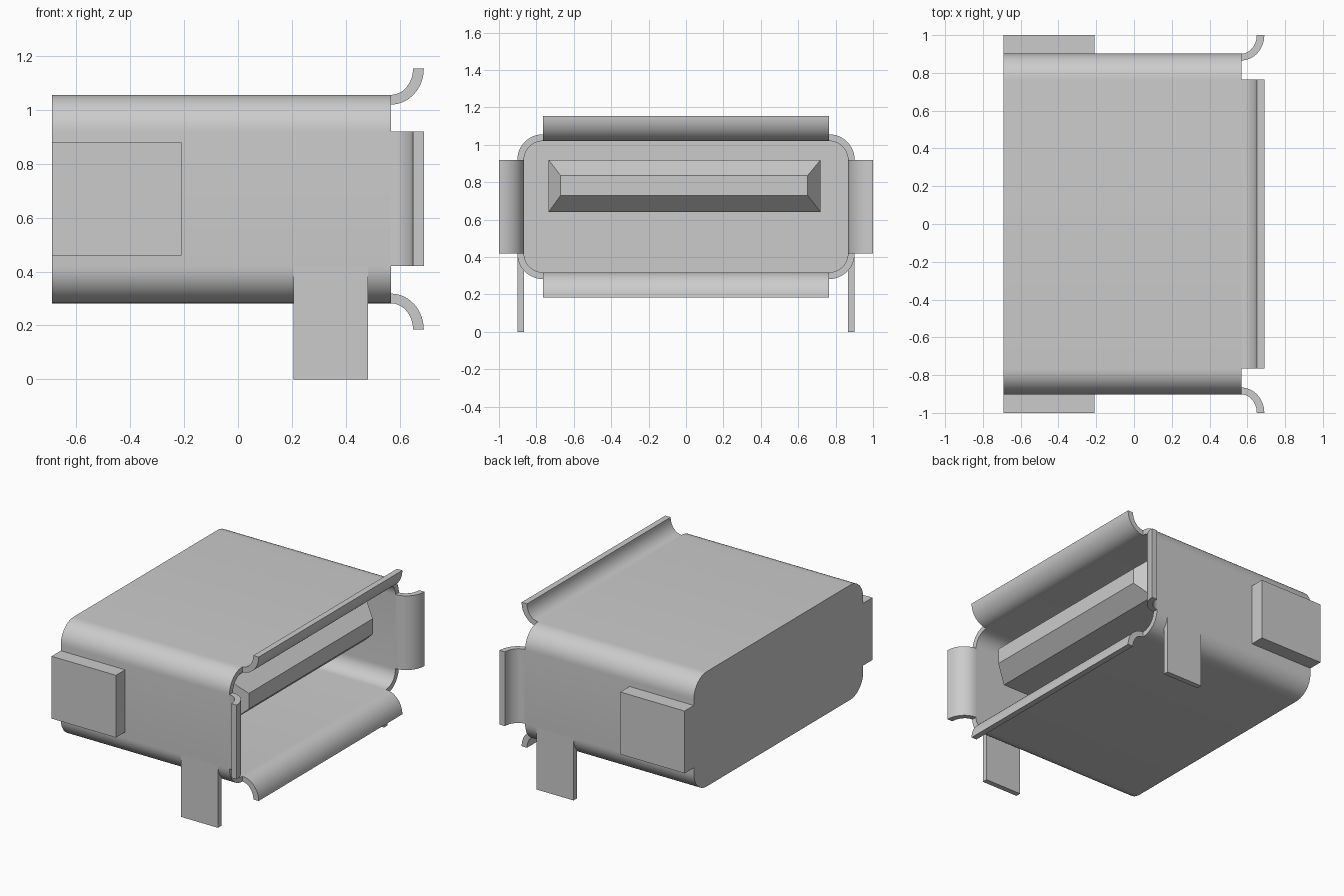
import bpy, bmesh, math
from math import cos, sin, pi

old = bpy.data.objects.get("Cube")
if old:
    bpy.data.objects.remove(old)

steel = bpy.data.materials.new("light_grey_metal")
steel.use_nodes = True
grey = (0.6, 0.6, 0.6, 1)
steel.diffuse_color = grey
steel.node_tree.nodes["Principled BSDF"].inputs["Base Color"].default_value = grey

# Main dimensions
BACK, MOUTH, TIP = -0.69, 0.568, 0.69
HALF_W, LOW, HIGH = 0.902, 0.282, 1.056
WALL, RADIUS, FLARE = 0.036, 0.137, 0.098


def finish(name, bm):
    """Turn a bmesh into a shaded object with the metal material."""
    bmesh.ops.recalc_face_normals(bm, faces=bm.faces)
    mesh = bpy.data.meshes.new(name)
    bm.to_mesh(mesh)
    bm.free()
    mesh.materials.append(steel)
    mesh.polygons.foreach_set("use_smooth", [True] * len(mesh.polygons))
    mesh.set_sharp_from_angle(angle=math.radians(30))
    obj = bpy.data.objects.new(name, mesh)
    bpy.context.collection.objects.link(obj)
    return obj


def loft(name, rings):
    """Skin a row of matching closed rings and cap both ends."""
    bm = bmesh.new()
    loops = [[bm.verts.new(p) for p in ring] for ring in rings]
    n = len(loops[0])
    for a, b in zip(loops, loops[1:]):
        for i in range(n):
            j = (i + 1) % n
            bm.faces.new((a[i], a[j], b[j], b[i]))
    bm.faces.new(loops[0])
    bm.faces.new(loops[-1])
    return finish(name, bm)


def rect(x, y0, y1, z0, z1):
    return [(x, y0, z0), (x, y1, z0), (x, y1, z1), (x, y0, z1)]


def box(name, x0, x1, y0, y1, z0, z1):
    return loft(name, [rect(x0, y0, y1, z0, z1), rect(x1, y0, y1, z0, z1)])


def rounded(x, inset, steps=12):
    """Rounded rectangle across the shell, inset from its outer surface."""
    ring = []
    cy, cz = HALF_W - RADIUS, (HIGH - LOW) / 2 - RADIUS
    r, mid = RADIUS - inset, (HIGH + LOW) / 2
    for q, (sy, sz) in enumerate([(1, 1), (-1, 1), (-1, -1), (1, -1)]):
        for k in range(steps + 1):
            a = (q + k / steps) * pi / 2
            ring.append((x, sy * cy + r * cos(a), mid + sz * cz + r * sin(a)))
    return ring


def flare(name, place, start, end, steps=14):
    """Curled lip; place(x, out, along) maps it onto one wall."""
    arc = [k / steps * pi / 2 for k in range(steps + 1)]
    span = TIP - MOUTH
    prof = [(MOUTH + span * sin(a), FLARE - (FLARE + WALL) * cos(a)) for a in arc]
    prof += [(MOUTH + (span - 0.04) * sin(a), FLARE - FLARE * cos(a))
             for a in reversed(arc)]
    return loft(name, [[place(x, d, s) for x, d in prof] for s in (start, end)])


# Hollow shell, closed at the back
loft("shell", [rounded(BACK, 0), rounded(MOUTH, 0),
               rounded(MOUTH, WALL), rounded(BACK + WALL, WALL)])

# Lips around the mouth
flare("top_lip", lambda x, d, s: (x, s, HIGH + d), -0.765, 0.765)
flare("bottom_lip", lambda x, d, s: (x, s, LOW - d), -0.765, 0.765)
for side, sign in (("left", 1), ("right", -1)):
    # the model faces -y, so these pairs sit at the rear and front
    end = "rear" if sign > 0 else "front"
    flare(end + "_lip", lambda x, d, s: (x, sign * (HALF_W + d), s), 0.42, 0.92)
    # Mounting leg and side block
    ys = sorted((sign * (HALF_W - WALL), sign * HALF_W))
    box(end + "_leg", 0.207, 0.482, *ys, 0, 0.42)
    ys = sorted((sign * (HALF_W - 0.01), sign * 1.0))
    box(end + "_block", BACK, -0.21, *ys, 0.46, 0.88)

# Contact tongue with a chamfered tip
loft("tongue", [rect(BACK + WALL, -0.735, 0.72, 0.64, 0.92),
                rect(0.45, -0.735, 0.72, 0.64, 0.92),
                rect(0.55, -0.67, 0.65, 0.73, 0.835)])
